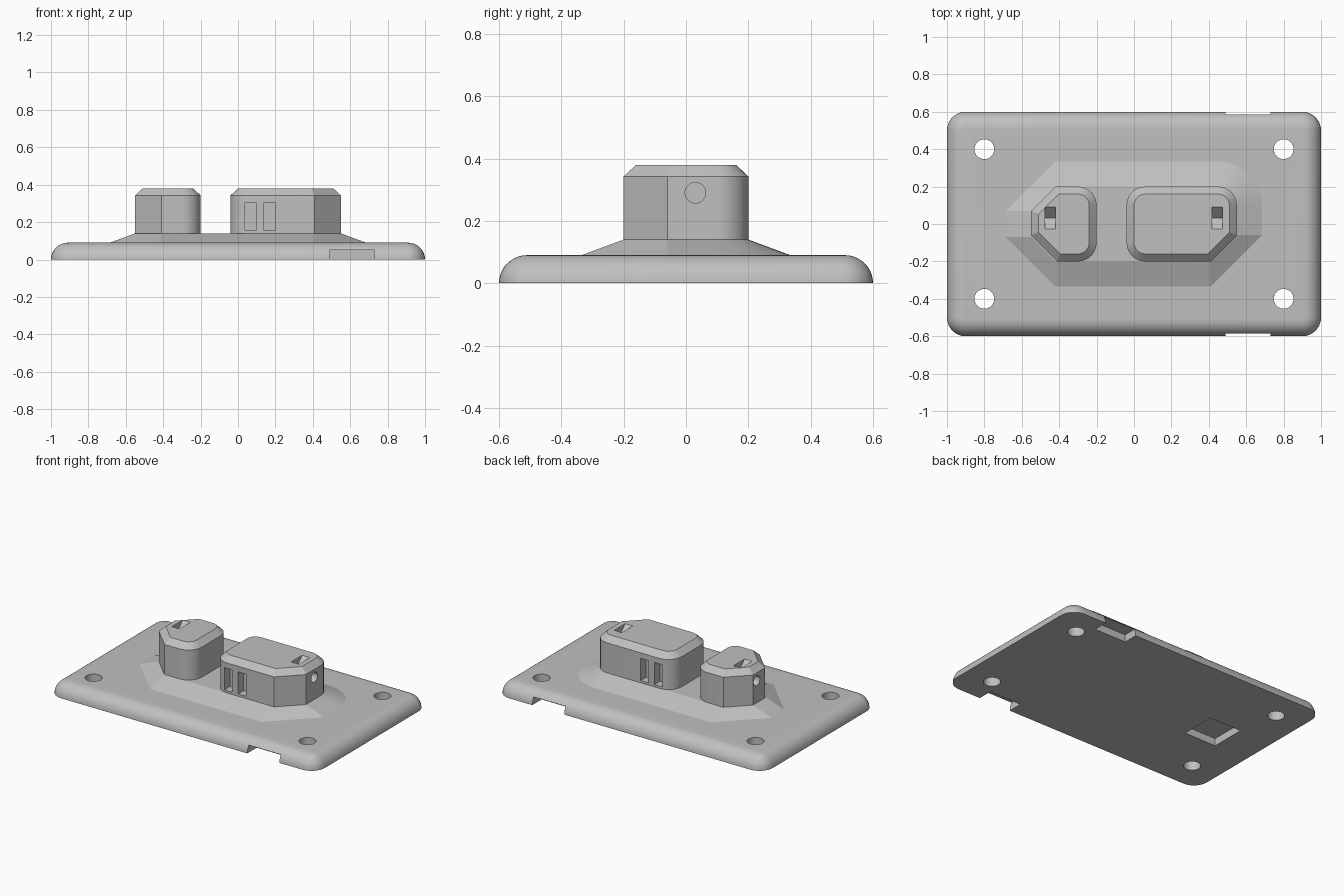
import bpy, bmesh
from math import pi, sin, cos, radians
from mathutils import Matrix

cube = bpy.data.objects.get("Cube")
if cube:
    bpy.data.objects.remove(cube, do_unlink=True)

grey = bpy.data.materials.new("light_grey")
grey.use_nodes = True
grey.diffuse_color = (0.53, 0.53, 0.53, 1)
grey.node_tree.nodes["Principled BSDF"].inputs["Base Color"].default_value = (0.53, 0.53, 0.53, 1)


def make_object(name, bm):
    bmesh.ops.recalc_face_normals(bm, faces=bm.faces)
    mesh = bpy.data.meshes.new(name)
    bm.to_mesh(mesh)
    bm.free()
    mesh.materials.append(grey)
    obj = bpy.data.objects.new(name, mesh)
    bpy.context.collection.objects.link(obj)
    return obj


def outline(x0, x1, y0, y1, corners):
    """Rectangle whose corners (+x+y, -x+y, -x-y, +x-y) are 'round' or 'cut'."""
    points = []
    for i, (kind, r) in enumerate(corners):
        sx, sy = (1, -1, -1, 1)[i], (1, 1, -1, -1)[i]
        cx = (x1 if sx > 0 else x0) - sx * r
        cy = (y1 if sy > 0 else y0) - sy * r
        steps = 8 if kind == "round" else 1
        for s in range(steps + 1):
            a = pi / 2 * (i + s / steps)
            points.append((cx + r * cos(a), cy + r * sin(a)))
    return points


def shrunk(x0, x1, y0, y1, corners, d):
    """The same outline moved inwards by d."""
    smaller = [(k, max(r - d * (1 if k == "round" else 0.586), 0.005)) for k, r in corners]
    return outline(x0 + d, x1 - d, y0 + d, y1 - d, smaller)


def loft(name, rings):
    bm = bmesh.new()
    loops = [[bm.verts.new((x, y, z)) for x, y in pts] for pts, z in rings]
    for low, high in zip(loops, loops[1:]):
        for i in range(len(low)):
            j = (i + 1) % len(low)
            bm.faces.new((low[i], low[j], high[j], high[i]))
    bm.faces.new(loops[0][::-1])
    bm.faces.new(loops[-1])
    return make_object(name, bm)


def box(center, size, tilt=0):
    bm = bmesh.new()
    m = Matrix.Translation(center) @ Matrix.Rotation(tilt, 4, "X") @ Matrix.Diagonal((*size, 1))
    bmesh.ops.create_cube(bm, size=1, matrix=m)
    return make_object("cutter", bm)


def cylinder(center, r, depth, axis_x=False):
    bm = bmesh.new()
    m = Matrix.Translation(center) @ Matrix.Rotation(pi / 2 if axis_x else 0, 4, "Y")
    bmesh.ops.create_cone(bm, cap_ends=True, segments=32, radius1=r, radius2=r, depth=depth, matrix=m)
    return make_object("cutter", bm)


def finish(obj, cutters=(), angle=30):
    """Cut the recesses, then shade."""
    bpy.ops.object.select_all(action="DESELECT")
    obj.select_set(True)
    bpy.context.view_layer.objects.active = obj
    for cutter in cutters:
        cutter.hide_render = True
        mod = obj.modifiers.new("cut", "BOOLEAN")
        mod.operation = "DIFFERENCE"
        mod.solver = "EXACT"
        mod.object = cutter
        bpy.ops.object.modifier_apply(modifier=mod.name)
        bpy.data.objects.remove(cutter, do_unlink=True)
    bpy.ops.object.shade_smooth_by_angle(angle=radians(angle))


# Base plate with a quarter-round edge
R = 0.09
plate_shape = (-1, 1, -0.6, 0.6, [("round", 0.1)] * 4)
plate = loft("base_plate", [
    (shrunk(*plate_shape, R * (1 - cos(a))), R * sin(a))
    for a in (pi / 2 * i / 10 for i in range(11))])

# Screw holes, edge notches and the underside pocket
plate_cuts = [cylinder((x, y, 0.05), 0.053, 0.3) for x in (-0.8, 0.8) for y in (-0.4, 0.4)]
plate_cuts += [box((0.61, y, 0), (0.24, 0.22, 0.1)) for y in (-0.61, 0.61)]
plate_cuts.append(box((-0.63, 0, 0), (0.24, 0.24, 0.1)))
finish(plate, plate_cuts)


# Sloped skirt under both posts
def skirt_ring(d):
    return outline(-0.55 - d, 0.55 + d, -0.2 - d, 0.2 + d,
                   [("round", 0.1 + d), ("cut", 0.13 + d), ("cut", 0.13 + d), ("cut", 0.14 + d)])


skirt = loft("skirt", [(skirt_ring(0.135), 0.06), (skirt_ring(0.135), R), (skirt_ring(0), 0.14)])
finish(skirt, angle=15)


# Posts with a bevelled top rim
def post(name, x0, x1, corners):
    shape = (x0, x1, -0.2, 0.2, corners)
    return loft(name, [(outline(*shape), 0.1), (outline(*shape), 0.343), (shrunk(*shape, 0.04), 0.38)])


def post_cuts(side):
    """V-shaped slot in the top and a round hole in the outer end."""
    slot_x = 0.445 if side > 0 else -0.448
    return [box((slot_x, 0.032, 0.38), (0.057, 0.083, 0.083), pi / 4),
            cylinder((side * 0.55, 0.03, 0.29), 0.033, 0.1, True)]


small_post = post("small_post", -0.55, -0.2, [("round", 0.1), ("cut", 0.13), ("cut", 0.14), ("round", 0.1)])
finish(small_post, post_cuts(-1))

large_post = post("large_post", -0.04, 0.55, [("round", 0.1), ("round", 0.1), ("round", 0.1), ("cut", 0.14)])
side_slots = [box((x, y, 0.23), (0.06, 0.12, 0.15)) for x in (0.067, 0.17) for y in (-0.2, 0.2)]
finish(large_post, post_cuts(1) + side_slots)
